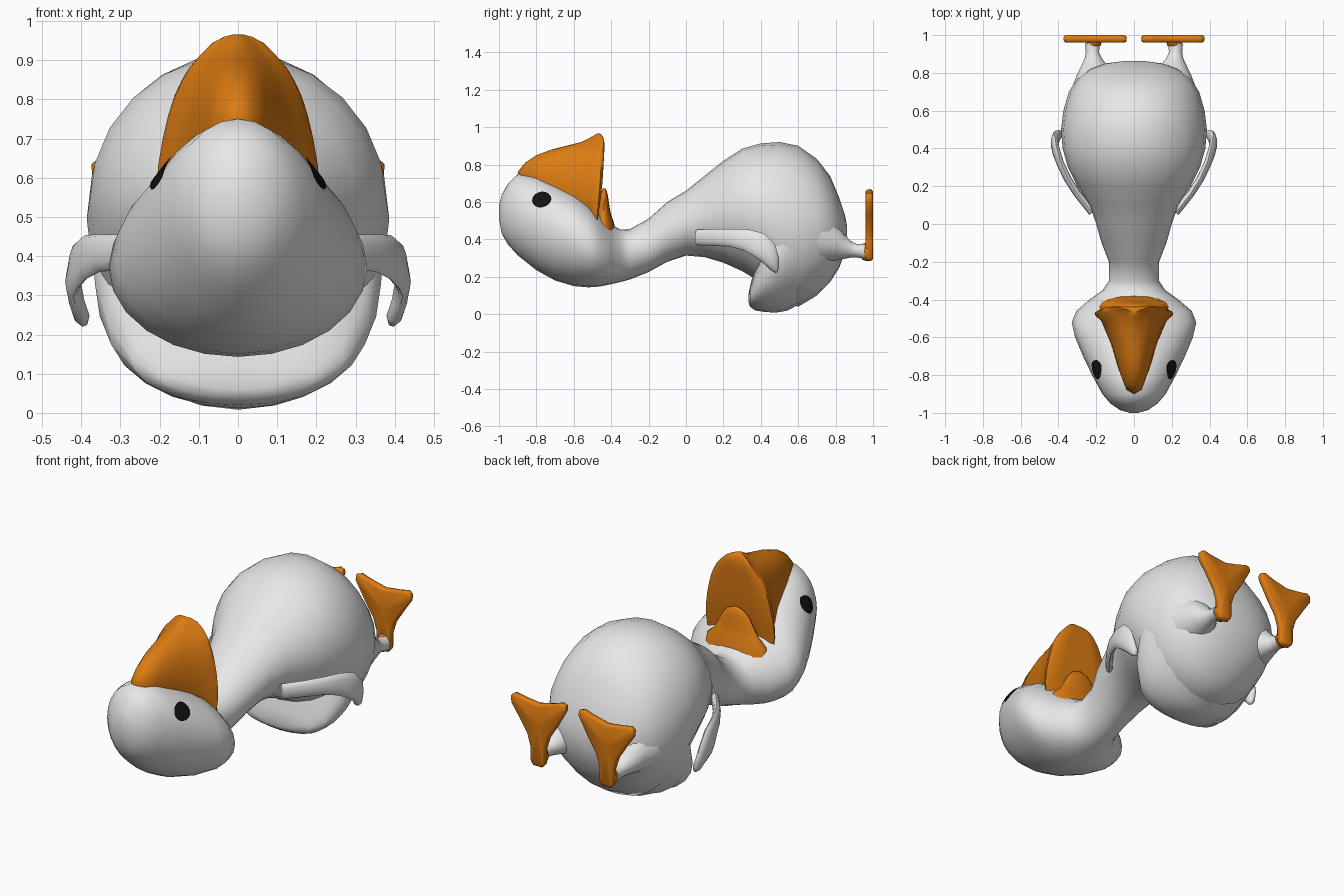
import bpy, bmesh, math
from mathutils import Vector

if "Cube" in bpy.data.objects:
    bpy.data.objects.remove(bpy.data.objects["Cube"])


def material(name, rgb):
    m = bpy.data.materials.new(name)
    m.diffuse_color = (*rgb, 1)
    m.use_nodes = True
    m.node_tree.nodes["Principled BSDF"].inputs["Base Color"].default_value = m.diffuse_color
    return m


WHITE = material("feather_white", (0.8, 0.8, 0.8))
ORANGE = material("bill_orange", (0.72, 0.2, 0.006))
BLACK = material("eye_black", (0.006, 0.006, 0.006))


def finish(name, bm, mat, angle=60):
    bmesh.ops.recalc_face_normals(bm, faces=bm.faces)
    me = bpy.data.meshes.new(name)
    bm.to_mesh(me)
    bm.free()
    me.materials.append(mat)
    ob = bpy.data.objects.new(name, me)
    bpy.context.collection.objects.link(ob)
    bpy.ops.object.select_all(action='DESELECT')
    ob.select_set(True)
    bpy.context.view_layer.objects.active = ob
    bpy.ops.object.shade_smooth_by_angle(angle=math.radians(angle))
    return ob


def loft(name, rings, mat, angle=60):
    """Skin a list of closed point rings and cap both ends."""
    bm = bmesh.new()
    loops = [[bm.verts.new(p) for p in r] for r in rings]
    n = len(loops[0])
    for a, b in zip(loops, loops[1:]):
        for i in range(n):
            j = (i + 1) % n
            bm.faces.new((a[i], a[j], b[j], b[i]))
    for r in (loops[0], loops[-1]):
        c = bm.verts.new(sum((v.co for v in r), Vector()) / n)
        for i in range(n):
            bm.faces.new((r[i], r[(i + 1) % n], c))
    return finish(name, bm, mat, angle)


def oval(y, z0, z1, hw, x=0, n=24):
    """Upright oval ring between two heights at depth y."""
    c, h = (z0 + z1) / 2, (z1 - z0) / 2
    return [Vector((x + hw * math.sin(t), y, c + h * math.cos(t)))
            for t in (2 * math.pi * i / n for i in range(n))]


# Head, neck and body: depth, bottom, top, half width
body = loft("body", [oval(*r) for r in [
    (-1, .51, .58, .02), (-.985, .43, .64, .075), (-.95, .37, .70, .125),
    (-.9, .315, .75, .168), (-.8, .235, .74, .222), (-.7, .18, .70, .27),
    (-.6, .15, .655, .312), (-.52, .143, .60, .33), (-.46, .148, .54, .305),
    (-.4, .16, .48, .235), (-.35, .172, .452, .165), (-.3, .185, .455, .132),
    (-.2, .225, .51, .133), (-.1, .28, .60, .172), (0, .313, .66, .2),
    (.1, .305, .74, .235), (.2, .275, .82, .3), (.3, .23, .885, .35),
    (.4, .17, .913, .378), (.5, .07, .92, .386), (.6, .04, .90, .374),
    (.7, .1, .83, .345), (.77, .17, .74, .30), (.82, .25, .62, .235),
    (.85, .33, .53, .15), (.862, .39, .47, .06)]], WHITE)

# Upturned tail lip under the body
loft("tail", [oval(*r) for r in [
    (.335, .06, .11, .12), (.342, .04, .15, .20), (.37, .02, .25, .27),
    (.42, .012, .45, .335), (.48, .008, .65, .365), (.54, .018, .8, .37),
    (.62, .06, .8, .35)]], WHITE)


# Upper bill: height, front depth, back depth, half width
def bill_ring(z, front, back, hw):
    half = [(0, 0), (.22, .05), (.42, .25), (.62, .55), (.85, .84),
            (.98, .92), (1, .97), (.9, 1), (.5, 1), (0, 1)]
    half += [(-u, v) for u, v in half[-2:0:-1]]
    return [Vector((u * hw, front + v * (back - front), z)) for u, v in half]


loft("upper_bill", [bill_ring(*r) for r in [
    (.48, -.60, -.475, .20), (.56, -.72, -.465, .208), (.63, -.82, -.455, .204),
    (.70, -.88, -.447, .192), (.76, -.90, -.443, .178), (.81, -.86, -.44, .162),
    (.85, -.80, -.438, .143), (.88, -.72, -.436, .125), (.90, -.64, -.436, .108),
    (.92, -.56, -.437, .09), (.945, -.51, -.442, .064), (.96, -.485, -.452, .035),
    (.965, -.475, -.462, .015)]], ORANGE)


# Lower bill: flat tongue behind the upper bill
def tongue_ring(z, front, back, hw):
    c, h = (front + back) / 2, (back - front) / 2
    return [Vector((hw * math.cos(t), c + h * math.sin(t), z))
            for t in (2 * math.pi * i / 16 for i in range(16))]


loft("lower_bill", [tongue_ring(*r) for r in [
    (.43, -.50, -.375, .19), (.49, -.50, -.385, .18), (.53, -.48, -.40, .135),
    (.58, -.47, -.41, .108), (.63, -.46, -.417, .08), (.66, -.45, -.424, .05),
    (.673, -.444, -.432, .018)]], ORANGE)


def wing_rings(s):
    path = [(.22, .06, .41, .042), (.30, .16, .41, .045), (.352, .24, .408, .048),
            (.39, .32, .397, .058), (.412, .385, .375, .066), (.421, .43, .335, .06),
            (.412, .458, .285, .042), (.398, .476, .243, .024), (.392, .483, .224, .008)]
    pts = [Vector(p[:3]) for p in path]
    rings = []
    for i, p in enumerate(pts):
        t = (pts[min(i + 1, len(pts) - 1)] - pts[max(i - 1, 0)]).normalized()
        n = (Vector((1, 0, 0)) - t * t.x).normalized()
        w, h = t.cross(n), path[i][3]
        ring = []
        for k in range(12):
            a = 2 * math.pi * k / 12
            q = p + n * min(.02, h) * math.cos(a) + w * h * math.sin(a)
            ring.append(Vector((q.x * s, q.y, q.z)))
        rings.append(ring)
    return rings


# Foot outline, seen from behind: x, z
FOOT = [(.17, .30), (.185, .283), (.235, .283), (.25, .30), (.252, .38), (.275, .45),
        (.325, .53), (.372, .60), (.374, .635), (.355, .65), (.30, .64), (.21, .63),
        (.12, .65), (.065, .668), (.04, .66), (.038, .635), (.095, .53), (.145, .45),
        (.168, .38)]

for s, side in ((1, "right"), (-1, "left")):
    loft(side + "_wing", wing_rings(s), WHITE)

    # Short leg flaring out of the body: depth, height, radius
    loft(side + "_leg", [oval(y, z - r, z + r, r, s * x, 14) for y, x, z, r in [
        (.70, .19, .41, .15), (.79, .20, .39, .105), (.84, .21, .365, .07),
        (.88, .216, .347, .045), (.91, .22, .34, .036), (.955, .22, .335, .04)]], WHITE)

    # Webbed foot with rounded rim
    ctr = Vector((.21, .5))

    def foot_ring(y, k):
        out = []
        for x, z in FOOT:
            d = Vector((x, z)) - ctr
            d -= d.normalized() * k
            out.append(Vector((s * (ctr.x + d.x), y, ctr.y + d.y)))
        return out
    loft(side + "_foot", [foot_ring(.96, .016), foot_ring(.966, .004), foot_ring(.98, 0),
                          foot_ring(.994, .004), foot_ring(1, .016)], ORANGE)
    # Toe knuckle where the leg meets the foot
    loft(side + "_heel", [oval(y, .333 - r, .333 + r, r * .85, s * .212, 14) for y, r in
                          [(.938, .03), (.945, .044), (.97, .05), (.992, .044), (.998, .03)]],
         ORANGE)

    # Eye: thin oval patch laid on the head
    bm = bmesh.new()
    nrm = Vector((s * .72, -.25, .65)).normalized()
    u = (Vector((0, 1, 0)) - nrm * nrm.y).normalized()
    v = nrm.cross(u)

    def on_head(r, a):
        p = Vector((s * .195, -.77, .61)) + u * .052 * r * math.cos(a) + v * .05 * r * math.sin(a)
        _, loc, n, _ = body.closest_point_on_mesh(p)
        return bm.verts.new(loc + n * .005)
    mid = on_head(0, 0)
    rings = [[on_head(r, 2 * math.pi * i / 16) for i in range(16)] for r in (.5, 1)]
    for i in range(16):
        j = (i + 1) % 16
        bm.faces.new((mid, rings[0][i], rings[0][j]))
        bm.faces.new((rings[0][i], rings[1][i], rings[1][j], rings[0][j]))
    bmesh.ops.recalc_face_normals(bm, faces=bm.faces)
    bm.normal_update()
    if sum(f.normal.dot(nrm) for f in bm.faces) < 0:
        bmesh.ops.reverse_faces(bm, faces=bm.faces)
    me = bpy.data.meshes.new(side + "_eye")
    bm.to_mesh(me)
    bm.free()
    me.materials.append(BLACK)
    bpy.context.collection.objects.link(bpy.data.objects.new(side + "_eye", me))
